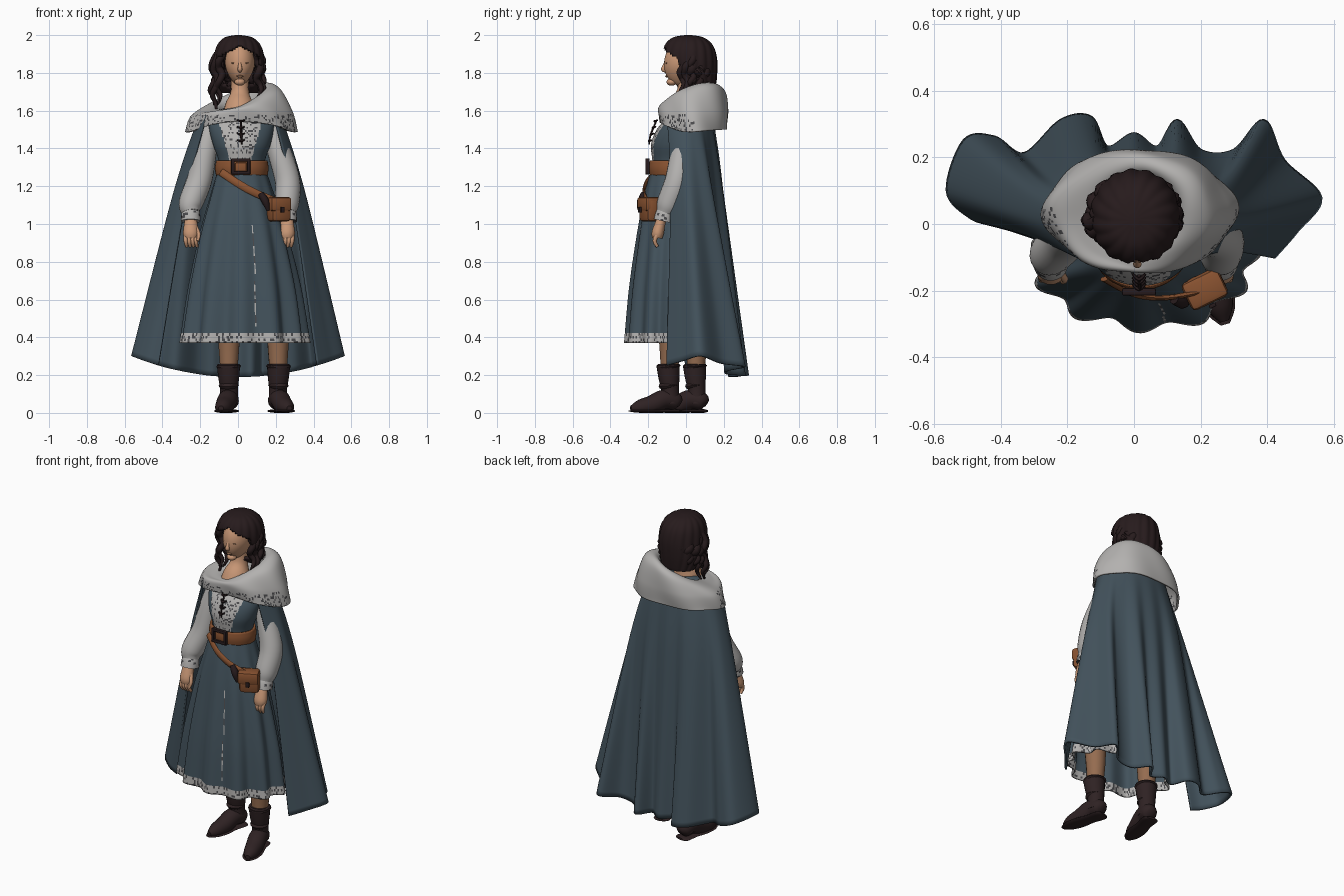
import bpy, bmesh, math, random
from mathutils import Vector, Matrix

random.seed(4)
TAU = math.tau
if "Cube" in bpy.data.objects:
    bpy.data.objects.remove(bpy.data.objects["Cube"])

def material(name, rgb):
    m = bpy.data.materials.new(name)
    m.use_nodes = True
    m.diffuse_color = (*rgb, 1)
    m.node_tree.nodes["Principled BSDF"].inputs["Base Color"].default_value = (*rgb, 1)
    return m

MATS = [material("slate blue cloth", (.055, .084, .106)), material("pale linen", (.45, .44, .43)),
        material("dark lace", (.07, .07, .075)), material("dark hair", (.020, .011, .012)),
        material("skin", (.58, .31, .18)), material("brown leather", (.25, .085, .03)),
        material("boot leather", (.028, .016, .017)), material("tan stocking", (.30, .15, .08))]
BLUE, LINEN, LACE, HAIR, SKIN, LEATHER, BOOT, STOCKING = range(8)

def lace(amount):
    return LACE if random.random() < amount else LINEN

def finish(name, bm, mat, angle=.8):
    # mat is an index or a rule taking the face centre
    used = {}
    for f in bm.faces:
        i = mat(f.calc_center_median()) if callable(mat) else mat
        f.material_index = used.setdefault(i, len(used))
    bmesh.ops.recalc_face_normals(bm, faces=bm.faces)
    me = bpy.data.meshes.new(name)
    bm.to_mesh(me)
    bm.free()
    for i in used:
        me.materials.append(MATS[i])
    me.shade_smooth()
    me.set_sharp_from_angle(angle=angle)
    ob = bpy.data.objects.new(name, me)
    bpy.context.collection.objects.link(ob)
    return ob

def spline(keys, n):
    # smooth path through key tuples
    out = []
    for i in range(n + 1):
        u = i / n * (len(keys) - 1)
        k = min(int(u), len(keys) - 2)
        t = u - k
        p = [keys[max(0, min(len(keys) - 1, k + d))] for d in (-1, 0, 1, 2)]
        out.append([b + .5 * t * (c - a + t * (2*a - 5*b + 4*c - d + t * (3*(b - c) + d - a)))
                    for a, b, c, d in zip(*p)])
    return out

def loft(rings, closed=True, caps=False):
    bm = bmesh.new()
    rows = [[bm.verts.new(p) for p in ring] for ring in rings]
    n = len(rows[0])
    for a, b in zip(rows, rows[1:]):
        for j in range(n if closed else n - 1):
            k = (j + 1) % n
            bm.faces.new((a[j], a[k], b[k], b[j]))
    if caps:
        bm.faces.new(rows[0])
        bm.faces.new(rows[-1])
    return bm

def ovals(keys, n, segs, wave=lambda a, s: 1):
    # keys: z, x radius, y radius, centre x, centre y; angle 0 is the back
    rings = []
    for i, (z, rx, ry, cx, cy) in enumerate(spline(keys, n)):
        ring = []
        for j in range(segs):
            a = TAU * j / segs
            w = wave(a, i / n)
            ring.append((cx + rx * w * math.sin(a), cy + ry * w * math.cos(a), z))
        rings.append(ring)
    return rings

def tube(name, keys, mat, n=12, segs=12, flat=1, place=None, floor=None):
    # keys: x, y, z, radius
    pts = spline(keys, n)
    rings = []
    for i, p in enumerate(pts):
        t = Vector(pts[min(i + 1, n)][:3]) - Vector(pts[max(i - 1, 0)][:3])
        side = t.cross(Vector((0, 1, 0) if abs(t.z) > abs(t.y) else (0, 0, 1))).normalized()
        up = side.cross(t).normalized()
        rings.append([Vector(p[:3]) + p[3] * (side * math.cos(TAU*j/segs) + up * flat * math.sin(TAU*j/segs))
                      for j in range(segs)])
    bm = loft(rings, caps=True)
    if place:
        bm.transform(place)
    if floor is not None:
        for v in bm.verts:
            v.co.z = max(v.co.z, floor)
    return finish(name, bm, mat)

def box(name, centre, size, mat, turn=0, bevel=.005):
    bm = bmesh.new()
    bmesh.ops.create_cube(bm, size=1, matrix=Matrix.Translation(centre) @ Matrix.Rotation(turn, 4, 'Z')
                          @ Matrix.Diagonal((*size, 1)))
    bmesh.ops.bevel(bm, geom=bm.edges[:], offset=bevel, segments=2, affect='EDGES', profile=.5)
    return finish(name, bm, mat, .5)

def ball(name, centre, size, mat, shape=None):
    bm = bmesh.new()
    bmesh.ops.create_uvsphere(bm, u_segments=32, v_segments=20, radius=1)
    for v in bm.verts:
        if shape:
            shape(v.co)
        v.co = Vector(centre) + v.co * Vector(size)
    return finish(name, bm, mat)

def thicken(ob, amount):
    m = ob.modifiers.new("thickness", 'SOLIDIFY')
    m.thickness = amount
    m.offset = 0

# Cloak: a shoulder arc wrapping the arms, falling to a rippling hem
hem = [(-.42, .0), (-.49, .02), (-.56, .10), (-.51, .25), (-.42, .26), (-.33, .21), (-.22, .31), (-.13, .32),
       (-.08, .23), (0, .27), (.07, .23), (.13, .31), (.20, .22), (.30, .22), (.39, .31), (.45, .19),
       (.56, .08), (.49, -.02), (.42, -.10)]
columns = []
for j, (hx, hy) in enumerate(spline(hem, 144)):
    a = (j / 144 - .5) * 4.3
    sn, cs = math.sin(a), math.cos(a)
    top = (.012 + .212 * sn, .01 + (.125 if cs > 0 else .20) * cs, 1.575)
    chest = Vector((.012 + .34 * sn, .015 + .185 * cs, 1.17))
    chest = chest.lerp(Vector((hx * .62, hy * .66, 1.17)), .4)
    columns.append(spline([top, tuple(chest), (hx, hy, .19 + .11 * (hx / .56) ** 2)], 36))
thicken(finish("cloak", loft(columns, closed=False), BLUE), .012)

# Draped hood lying round the shoulders
profile = spline([(.085, .08, 1.55, .0, 0), (.125, .12, 1.61, .085, .05), (.20, .165, 1.595, .10, .055),
                  (.26, .182, 1.555, .04, .015), (.285, .175, 1.462, .04, 0)], 36)
rows = []
for i, (rx, ry, z, lift, lean) in enumerate(profile):
    row = []
    for j in range(180):
        a = TAU * j / 180
        back = ((1 + math.cos(a)) / 2) ** .7
        fold = 1 + .03 * (i / 36) * math.sin(6 * a + i * .15)
        front = max(0, -math.cos(a)) ** 2 * .08 * (i / 36) ** 2
        row.append((.018 + rx * fold * math.sin(a), .038 + ry * fold * math.cos(a),
                    z + lift * back + lean * math.sin(a) + front))
    rows.append(row)
thicken(finish("hood", loft(rows), lambda c: lace(.25) if c.y < .05 and c.z < 1.575 else LINEN), .012)

# Bodice with a pale front panel
def bodice_rule(c):
    panel = .055 + .28 * (c.z - 1.33)
    return lace(.22) if c.y < -.07 and abs(c.x - .012) < panel and c.z > 1.32 else BLUE
finish("bodice", loft(ovals([(1.24, .125, .10, .02, -.08), (1.33, .122, .10, .02, -.078),
       (1.42, .152, .115, .02, -.07), (1.50, .17, .105, .018, -.05), (1.57, .17, .08, .015, -.015),
       (1.62, .07, .06, .01, 0)], 44, 120), caps=True), bodice_rule)

# Laces down the bodice
for k in range(4):
    z = 1.55 - .035 * k
    tube("lace_tie", [(-.004, -.15 - .010*k, z, .004), (.015, -.166 - .010*k, z - .006, .007),
                      (.034, -.15 - .010*k, z, .004)], HAIR, 6, 6)
tube("lace_cord", [(.015, -.155, 1.55, .005), (.017, -.188, 1.47, .006), (.02, -.195, 1.42, .004)], HAIR, 8, 6)

# Pleated skirt with a lace hem and a pale slit
def skirt_rule(c):
    if c.z < .425:
        return lace(.25)
    slit = .45 < c.z < 1.0 and abs(math.atan2(c.x - .028, -.092 - c.y) - .33) < .018
    return lace(.35) if slit else BLUE
skirt = ovals([(1.29, .122, .10, .02, -.08), (1.15, .165, .130, .022, -.085), (.95, .222, .160, .026, -.09),
               (.66, .283, .190, .03, -.098), (.37, .322, .208, .03, -.102)], 64, 220,
              lambda a, s: 1 + .075 * s * math.cos(11 * a + 2.6) + .02 * s * math.sin(5 * a))
thicken(finish("skirt", loft(skirt), skirt_rule), .008)

# Belt, buckle, cross strap and pouch
rings = ovals([(1.255, .130, .105, .02, -.08), (1.295, .136, .112, .02, -.08),
               (1.335, .130, .105, .02, -.08)], 6, 64)
thicken(finish("belt", loft(rings), LEATHER), .012)
box("buckle_plate", (.015, -.196, 1.30), (.06, .016, .05), LEATHER)
for d in (-1, 1):
    box("buckle_side", (.015 + d * .042, -.204, 1.305), (.018, .022, .085), HAIR)
    box("buckle_bar", (.015, -.204, 1.305 + d * .034), (.09, .022, .018), HAIR)
tube("pouch_strap", [(-.09, -.165, 1.275, .02), (.0, -.212, 1.215, .02), (.09, -.222, 1.165, .02),
                     (.20, -.205, 1.12, .02)], LEATHER, 16, 8, .4)
box("pouch", (.215, -.19, 1.075), (.115, .085, .125), LEATHER, .45, .02)
box("pouch_flap", (.213, -.197, 1.105), (.122, .09, .075), LEATHER, .45, .015)
box("pouch_clasp", (.236, -.245, 1.075), (.022, .012, .03), HAIR, .45, .003)
tube("hanging_ties", [(.12, -.225, 1.16, .016), (.145, -.235, 1.12, .02), (.16, -.235, 1.07, .008)], HAIR, 8, 8)

# Sleeves, cuffs and hands
for side, shoulder, elbow, wrist in ((-1, -.145, -.205, -.25), (1, .175, .262, .26)):
    nm = "left_" if side > 0 else "right_"
    tube(nm + "sleeve", [(shoulder, .0, 1.51, .052), ((shoulder + elbow) / 2, -.02, 1.38, .062),
         (elbow, -.045, 1.23, .067), (wrist, -.09, 1.11, .064), (wrist, -.11, 1.06, .048)], LINEN, 20, 20)
    tube(nm + "cuff", [(wrist, -.105, 1.075, .044), (wrist, -.112, 1.05, .05), (wrist, -.12, 1.015, .052)],
         lambda c: lace(.12), 6, 20)
    tube(nm + "palm", [(wrist, -.125, 1.04, .03), (wrist, -.14, .99, .037), (wrist, -.15, .95, .041),
                       (wrist, -.152, .925, .034)], SKIN, 10, 14, .8)
    for k in range(4):
        x = wrist + (k - 1.5) * .018
        tube(nm + "finger", [(x, -.152, .945, .012), (x, -.166, .91, .011), (x - side * .006, -.152, .88, .008)],
             SKIN, 6, 8)
    tube(nm + "thumb", [(wrist - side * .025, -.145, .985, .012), (wrist - side * .042, -.165, .945, .011),
                        (wrist - side * .036, -.175, .91, .007)], SKIN, 6, 8)

# Legs and boots, the left one stepping forward
for nm, x, y, turn in (("left_", .215, -.095, .28), ("right_", -.05, .045, -.2)):
    put = Matrix.Translation((x, y, 0)) @ Matrix.Rotation(turn, 4, 'Z')
    tube(nm + "leg", [(0, .005, .18, .042), (0, .01, .36, .056), (0, 0, .62, .07)], STOCKING, 10, 18, place=put)
    tube(nm + "boot_shaft", [(0, .012, .05, .05), (0, .012, .12, .047), (0, .005, .19, .056), (0, 0, .255, .062)],
         BOOT, 12, 20, place=put)
    for z, r in ((.246, .066), (.145, .054)):
        tube(nm + "boot_strap", [(0, .006, z - .012, r - .01), (0, .004, z, r), (0, .004, z + .012, r - .01)],
             BOOT, 4, 20, place=put)
    tube(nm + "boot_foot", [(0, .066, .05, .02), (0, .045, .06, .046), (0, -.02, .072, .052), (0, -.09, .042, .050),
                            (0, -.16, .028, .040), (0, -.205, .024, .014)], BOOT, 18, 18, place=put, floor=.008)
    tube(nm + "boot_sole", [(0, .068, .01, .03), (0, .045, .01, .05), (0, -.03, .01, .046), (0, -.10, .01, .054),
                            (0, -.17, .01, .044), (0, -.215, .01, .014)], BOOT, 16, 12, .2, put, 0)

# Head and neck
def face_shape(co):
    low = max(0, -co.z)
    co.x *= 1 - .32 * low ** 1.5
    co.y *= 1 + .08 * low if co.y < 0 else 1 - .35 * low
ball("head", (.01, -.012, 1.85), (.079, .104, .122), SKIN, face_shape)
ball("chin", (.01, -.076, 1.752), (.028, .027, .02), SKIN)
tube("neck", [(.01, .01, 1.80, .05), (.01, 0, 1.70, .048), (.008, -.02, 1.635, .075), (.008, -.035, 1.58, .088)],
     SKIN, 10, 20)
tube("nose", [(.01, -.105, 1.865, .006), (.01, -.116, 1.835, .010), (.01, -.120, 1.818, .013),
              (.01, -.106, 1.81, .009)], SKIN, 8, 10)
ball("lips", (.01, -.103, 1.782), (.019, .007, .006), STOCKING)
for d in (-1, 1):
    ball("closed_eye", (.01 + d * .033, -.103, 1.852), (.014, .005, .004), STOCKING)

# Hair cap, opened round the face
bm = loft(ovals([(1.70, .10, .07, 0, .075), (1.78, .122, .115, 0, .04), (1.87, .126, .136, .005, .02),
                 (1.94, .110, .122, .005, .015), (1.98, .072, .08, .003, .012), (1.993, .015, .018, 0, .012)], 36, 120,
                lambda a, s: 1 + .022 * math.cos(16 * a + 5 * s)), caps=True)
opening = [f for f in bm.faces for c in [f.calc_center_median()]
           if c.y < -.015 - .4 * max(0, c.z - 1.80) and c.z < 1.945 - .55 * abs(c.x - .01)]
bmesh.ops.delete(bm, geom=opening, context='FACES')
thicken(finish("hair_cap", bm, HAIR), .014)

# Curling locks at the sides and back
def lock(x, y, top, end, r, phase):
    keys = []
    for k in range(8):
        t = k / 7
        keys.append((x * (1 + .12 * t) + .014 * math.sin(k * 1.9 + phase), y + .012 * math.cos(k * 1.9 + phase),
                     top + (end - top) * t, r * (1 - .75 * t ** 3)))
    tube("hair_lock", keys, HAIR, 28, 8)
for k in range(9):
    a = (k - 4) * .42
    lock(.108 * math.sin(a), .04 + .085 * math.cos(a), 1.86, 1.72, .026, k * 1.3)
for x, y, end in ((-.092, -.03, 1.65), (-.112, -.015, 1.60), (-.122, .01, 1.63), (-.10, .03, 1.62),
                  (.102, -.02, 1.67), (.112, .0, 1.65), (.115, .03, 1.69)):
    lock(x, y, 1.90, end, .02, x * 40 + y * 25)
